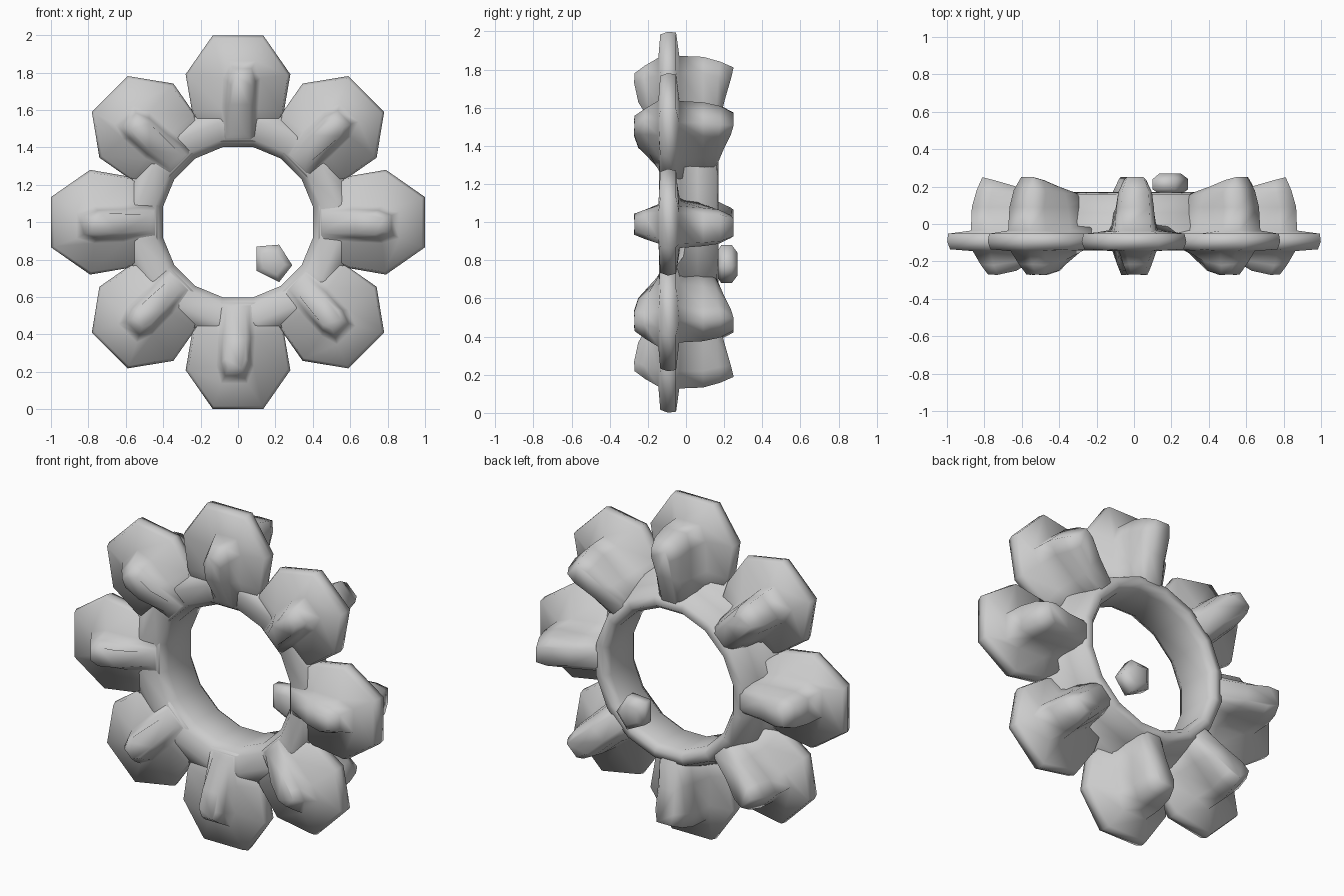
import bpy, bmesh, random
from math import sin, cos, pi, radians

if "Cube" in bpy.data.objects:
    bpy.data.objects.remove(bpy.data.objects["Cube"])
random.seed(4)
C = 1.0  # height of the ring centre


def finish(name, bm, angle=100):
    bmesh.ops.recalc_face_normals(bm, faces=bm.faces[:])
    me = bpy.data.meshes.new(name)
    bm.to_mesh(me)
    bm.free()
    ob = bpy.data.objects.new(name, me)
    bpy.context.collection.objects.link(ob)
    bpy.ops.object.select_all(action='DESELECT')
    ob.select_set(True)
    bpy.context.view_layer.objects.active = ob
    bpy.ops.object.shade_smooth_by_angle(angle=radians(angle))
    return ob


def loft(bm, loops, caps=True):
    vs = [[bm.verts.new(p) for p in lp] for lp in loops]
    n = len(vs[0])
    pairs = list(zip(vs, vs[1:])) if caps else list(zip(vs, vs[1:] + vs[:1]))
    for a, b in pairs:
        for i in range(n):
            bm.faces.new((a[i], a[(i + 1) % n], b[(i + 1) % n], b[i]))
    if caps:
        bm.faces.new(vs[0])
        bm.faces.new(vs[-1])


# Ring: low-poly revolved band with a thin front flange
profile = [(.41, -.08), (.41, .13), (.44, .17), (.49, .16), (.53, .06),
           (.56, -.03), (.62, -.06), (.62, -.13), (.54, -.142), (.45, -.135)]
bm = bmesh.new()
loft(bm, [[(r * cos(a), y, C + r * sin(a)) for r, y in profile]
          for a in [(i + .5) * pi / 8 for i in range(16)]], caps=False)
finish("ring", bm)

# Petal sections from front ridge to back ridge: (half width, radius, depth)
sections = [
    [(.035, .77, -.27), (.055, .72, -.272), (.05, .62, -.25), (.04, .47, -.15)],
    [(.05, .81, -.215), (.075, .74, -.22), (.075, .61, -.20), (.06, .45, -.14)],
    [(.07, .85, -.145), (.10, .76, -.145), (.10, .60, -.145), (.09, .43, -.125)],
    [(.13, .97, -.135), (.265, .775, -.135), (.235, .58, -.135), (.16, .43, -.12)],
    [(.135, .985, -.095), (.28, .78, -.095), (.245, .58, -.095), (.16, .42, -.09)],
    [(.13, .98, -.052), (.27, .775, -.052), (.235, .58, -.052), (.16, .43, -.04)],
    [(.08, .86, -.035), (.11, .77, -.035), (.12, .60, -.03), (.12, .43, .03)],
    [(.075, .855, .09), (.10, .77, .09), (.10, .60, .09), (.09, .43, .10)],
    [(.07, .83, .18), (.09, .75, .17), (.08, .60, .16), (.07, .44, .14)],
    [(.045, .80, .25), (.06, .74, .235), (.05, .62, .20), (.045, .46, .16)],
]
for k in range(8):
    a = k * pi / 4
    grow = 1.014 if k % 2 == 0 else .985
    bend_f, bend_b = random.uniform(-.03, .03), random.uniform(-.04, .04)
    loops = []
    for j, sec in enumerate(sections):
        pts = [(-t, r, y) for t, r, y in sec] + [(t, r, y) for t, r, y in reversed(sec)]
        bend = bend_f if j < 3 else bend_b if j > 5 else 0
        lp = []
        for t, r, y in pts:
            t += bend * (r - .45) / .4
            r *= grow if r > .5 else 1
            lp.append((r * cos(a) - t * sin(a), y, C + r * sin(a) + t * cos(a)))
        loops.append(lp)
    bm = bmesh.new()
    loft(bm, loops)
    finish("petal_%d" % (k + 1), bm)

# Small loose pebble inside the opening, near the back
outline = [(-.09, .09), (.03, .10), (.10, -.01), (.03, -.10), (-.09, -.04)]
bm = bmesh.new()
loft(bm, [[(.19 + x * s, y, .78 + z * s) for x, z in outline]
          for s, y in [(.6, .16), (1, .185), (1, .24), (.6, .27)]])
finish("pebble", bm)
